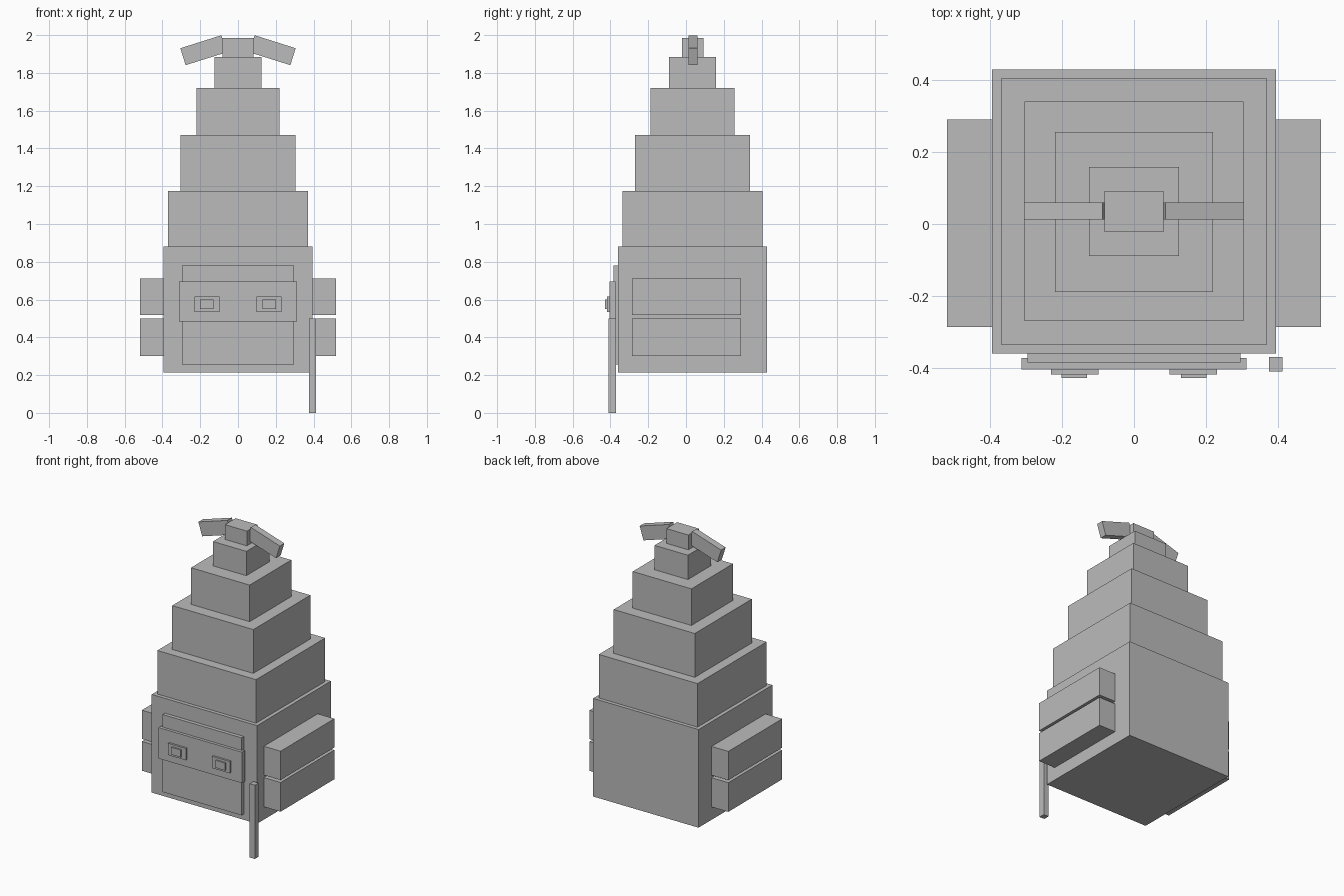
import bpy, bmesh, math
from mathutils import Matrix, Vector

if "Cube" in bpy.data.objects:
    bpy.data.objects.remove(bpy.data.objects["Cube"])

grey = bpy.data.materials.new("plain grey")
grey.diffuse_color = (0.5, 0.5, 0.5, 1.0)
grey.use_nodes = True
grey.node_tree.nodes["Principled BSDF"].inputs["Base Color"].default_value = grey.diffuse_color


def box(name, x, y, z, tilt=0.0):
    """Box from (min, max) ranges, optionally tilted about the y axis."""
    size = Vector((x[1] - x[0], y[1] - y[0], z[1] - z[0]))
    centre = Vector((sum(x) / 2, sum(y) / 2, sum(z) / 2))
    bm = bmesh.new()
    bmesh.ops.create_cube(bm, size=1.0, matrix=Matrix.Diagonal((*size, 1.0)))
    mesh = bpy.data.meshes.new(name)
    bm.to_mesh(mesh)
    bm.free()
    mesh.materials.append(grey)
    obj = bpy.data.objects.new(name, mesh)
    obj.location = centre
    obj.rotation_euler.y = tilt
    bpy.context.collection.objects.link(obj)
    return obj


# Body and the stacked, shrinking tiers: half width, y range, z range
tiers = [
    ("body", 0.395, (-0.36, 0.43), (0.215, 0.88)),
    ("tier_1", 0.37, (-0.335, 0.405), (0.88, 1.175)),
    ("tier_2", 0.304, (-0.27, 0.34), (1.175, 1.472)),
    ("tier_3", 0.22, (-0.189, 0.256), (1.472, 1.72)),
    ("tier_4", 0.125, (-0.089, 0.158), (1.72, 1.885)),
    ("bow_knot", 0.082, (-0.022, 0.092), (1.885, 1.985)),
]
for name, w, y, z in tiers:
    box(name, (-w, w), y, z)

# Face plate and the band across it
box("face_plate", (-0.296, 0.296), (-0.385, -0.36), (0.255, 0.78))
box("face_band", (-0.313, 0.313), (-0.405, -0.373), (0.485, 0.695))

for side, s in (("left", -1), ("right", 1)):
    def span(a, b):
        return tuple(sorted((s * a, s * b)))

    # Eyes: frame with a smaller pupil
    box(side + "_eye_frame", span(0.099, 0.231), (-0.418, -0.405), (0.535, 0.615))
    box(side + "_pupil", span(0.13, 0.202), (-0.428, -0.418), (0.55, 0.60))
    # Two side slabs
    box(side + "_lower_slab", span(0.395, 0.52), (-0.287, 0.29), (0.302, 0.50))
    box(side + "_upper_slab", span(0.395, 0.52), (-0.287, 0.29), (0.517, 0.712))
    # Drooping bow wing
    box(side + "_bow_wing", span(0.0685, 0.2965), (0.012, 0.06), (1.873, 1.967),
        tilt=s * math.radians(17.5))

# Thin post standing at the front corner
box("front_post", (0.375, 0.413), (-0.41, -0.37), (0.0, 0.50))
